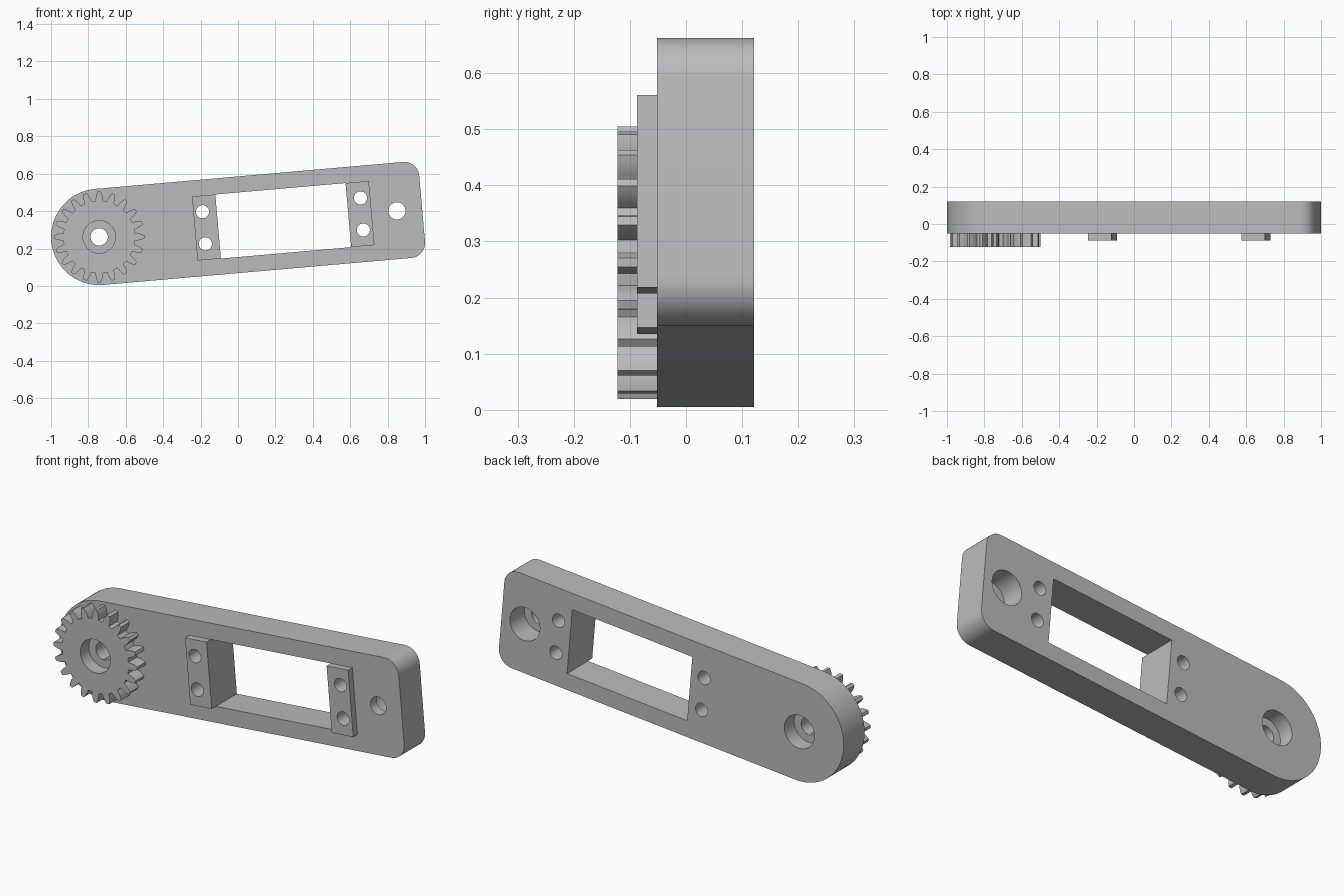
import bpy, bmesh
from math import sin, cos, pi, radians
from mathutils import Matrix

if "Cube" in bpy.data.objects:
    bpy.data.objects.remove(bpy.data.objects["Cube"])

# Single plastic colour
grey = bpy.data.materials.new("plain_grey")
grey.use_nodes = True
colour = (0.5, 0.5, 0.5, 1)
grey.diffuse_color = colour
grey.node_tree.nodes["Principled BSDF"].inputs["Base Color"].default_value = colour

# Arm frame: origin on the gear axle, long axis tilted slightly upwards
FRAME = Matrix.Translation((-0.742, 0, 0.262)) @ Matrix.Rotation(radians(-5), 4, 'Y')
FRONT, BACK = -0.052, 0.121
GEAR_FRONT, TAB_FRONT = -0.122, -0.087


def arc(u, v, r, start, end, steps):
    """Points along a circular arc in the arm plane, angles in degrees."""
    angles = [radians(start + (end - start) * i / steps) for i in range(steps + 1)]
    return [(u + r * cos(a), v + r * sin(a)) for a in angles]


def circle(u, v, r, steps=48):
    return arc(u, v, r, 0, 360, steps)[:-1]


def box(u0, u1, h):
    return [(u0, -h), (u1, -h), (u1, h), (u0, h)]


def prism(name, outline, y0, y1):
    """Extrude an outline from y0 to y1."""
    bm = bmesh.new()
    face = bm.faces.new([bm.verts.new((u, y0, v)) for u, v in outline])
    moved = bmesh.ops.extrude_face_region(bm, geom=[face])["geom"]
    verts = [g for g in moved if isinstance(g, bmesh.types.BMVert)]
    bmesh.ops.translate(bm, verts=verts, vec=(0, y1 - y0, 0))
    bmesh.ops.recalc_face_normals(bm, faces=bm.faces)
    mesh = bpy.data.meshes.new(name)
    bm.to_mesh(mesh)
    bm.free()
    obj = bpy.data.objects.new(name, mesh)
    bpy.context.collection.objects.link(obj)
    obj.matrix_world = FRAME
    mesh.materials.append(grey)
    return obj


def cut(obj, outline, y0, y1):
    """Subtract a prism and apply the result."""
    cutter = prism("cutter", outline, y0, y1)
    cutter.hide_render = True
    mod = obj.modifiers.new("cut", 'BOOLEAN')
    mod.operation, mod.solver, mod.object = 'DIFFERENCE', 'EXACT', cutter
    bpy.ops.object.select_all(action='DESELECT')
    bpy.context.view_layer.objects.active = obj
    obj.select_set(True)
    bpy.ops.object.modifier_apply(modifier=mod.name)
    bpy.data.objects.remove(cutter)


def finish(obj):
    bpy.ops.object.select_all(action='DESELECT')
    bpy.context.view_layer.objects.active = obj
    obj.select_set(True)
    bpy.ops.object.shade_smooth_by_angle(angle=radians(25))


# Arm: round end at the gear, small corner radii at the other end
R, END, CORNER = 0.2575, 1.733, 0.08
outline = (arc(0, 0, R, 90, 270, 48)
           + arc(END - CORNER, CORNER - R, CORNER, -90, 0, 12)
           + arc(END - CORNER, R - CORNER, CORNER, 0, 90, 12))
arm = prism("arm", outline, FRONT, BACK)

# Motor window
WIN_L, WIN_R, WIN_H, TAB_W = 0.638, 1.337, 0.172, 0.125
cut(arm, box(WIN_L, WIN_R, WIN_H), -1, 1)

# Axle bore and end bore, each with a wider recess from the back
BORE, RECESS = 0.046, 0.087
for u, floor in ((0, 0.04), (1.598, 0.0)):
    cut(arm, circle(u, 0, BORE), -1, 1)
    cut(arm, circle(u, 0, RECESS), floor, 1)

# Mounting tabs with screw holes running on through the arm
for name, u0, hole_u in (("left_tab", WIN_R, 1.41),
                         ("right_tab", WIN_L - TAB_W, 0.562)):
    tab = prism(name, box(u0, u0 + TAB_W, WIN_H), TAB_FRONT, FRONT)
    for v in (-0.086, 0.086):
        for part in (tab, arm):
            cut(part, circle(hole_u, v, 0.035, 32), -1, 1)
    finish(tab)
finish(arm)

# Gear: tooth flanks given as radius and half width, one tooth on each axis
TEETH = 20
FLANK = [(0.193, 0.0195), (0.207, 0.0185), (0.221, 0.0165), (0.233, 0.0125), (0.243, 0.008)]
teeth = []
for i in range(TEETH):
    a = 2 * pi * i / TEETH + radians(5) * -1
    for r, w in [(r, -w) for r, w in FLANK] + FLANK[::-1]:
        t = a + w / r
        teeth.append((r * cos(t), r * sin(t)))
gear = prism("gear", teeth, GEAR_FRONT, FRONT)
cut(gear, circle(0, 0, RECESS), -1, 1)
finish(gear)
